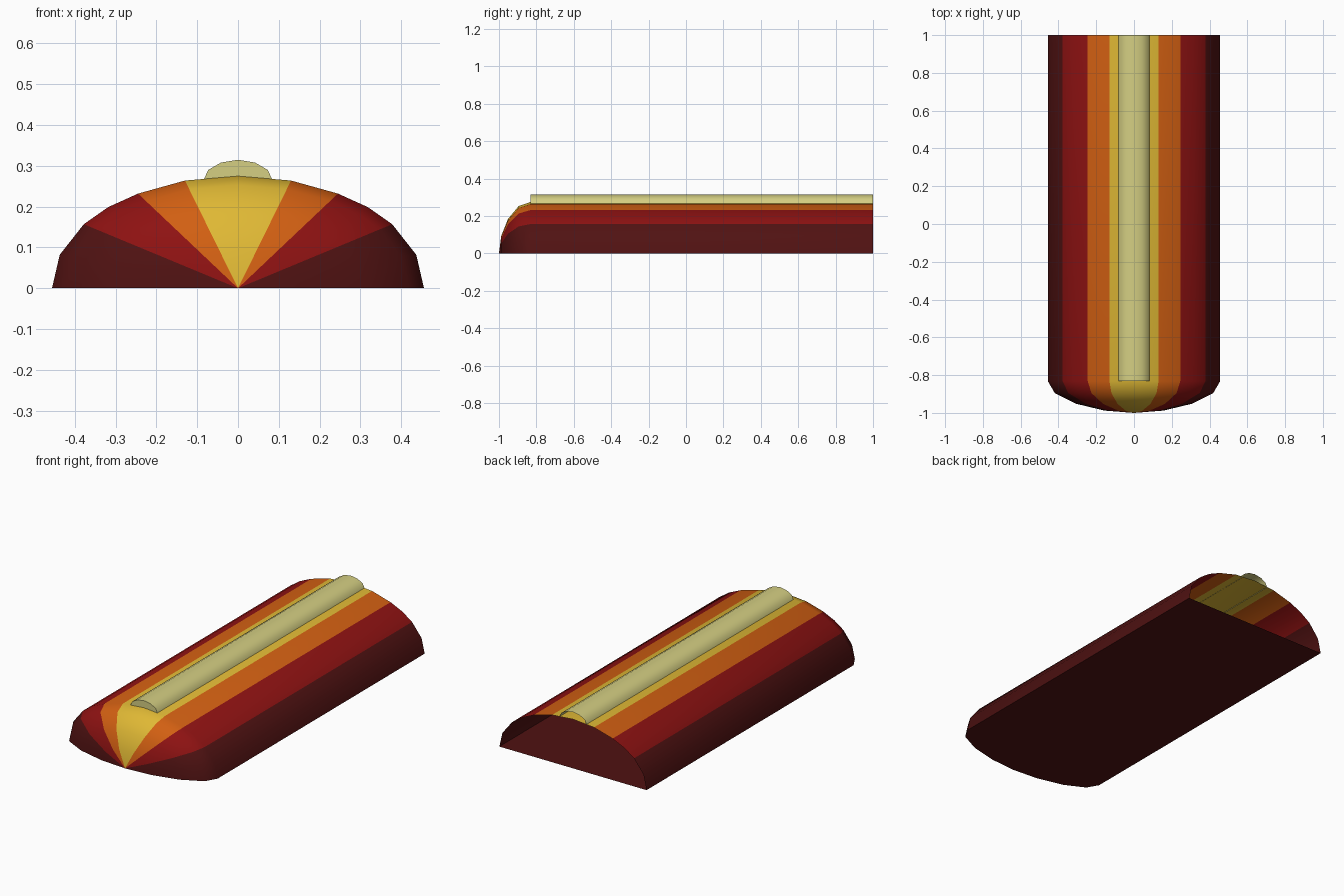
import bpy, bmesh, math

if "Cube" in bpy.data.objects:
    bpy.data.objects.remove(bpy.data.objects["Cube"])


def material(name, rgb):
    m = bpy.data.materials.new(name)
    m.diffuse_color = (*rgb, 1)
    m.use_nodes = True
    m.node_tree.nodes["Principled BSDF"].inputs["Base Color"].default_value = m.diffuse_color
    return m


maroon = material("maroon", (0.080, 0.006, 0.006))
red = material("red", (0.270, 0.006, 0.006))
orange = material("orange", (0.640, 0.115, 0.006))
yellow = material("yellow", (0.740, 0.480, 0.035))
cream = material("cream", (0.660, 0.620, 0.225))


def mirrored(half):
    """Half profile from right edge to centre -> full arch, right to left."""
    return half + [(-x, z) for x, z in reversed(half[:-1])]


def finish(name, bm, mats, angle):
    me = bpy.data.meshes.new(name)
    bm.to_mesh(me)
    bm.free()
    for m in mats:
        me.materials.append(m)
    ob = bpy.data.objects.new(name, me)
    bpy.context.collection.objects.link(ob)
    bpy.ops.object.select_all(action='DESELECT')
    ob.select_set(True)
    bpy.context.view_layer.objects.active = ob
    bpy.ops.object.shade_smooth_by_angle(angle=math.radians(angle))
    return ob


# Striped shell: scaled arches rounding to a tip at the front, open at the back
arch = mirrored([(0.456, 0), (0.437, 0.082), (0.378, 0.157), (0.318, 0.199),
                 (0.245, 0.232), (0.13, 0.264), (0, 0.275)])
bands = [0, 0, 1, 1, 2, 3]                 # material of each arch segment
bands = bands + bands[::-1] + [0]          # mirrored, plus the floor
stations = [(-0.988, 0.34), (-0.952, 0.67), (-0.895, 0.92), (-0.832, 1), (1, 1)]

bm = bmesh.new()
tip = bm.verts.new((0, -1, 0))
rings = [[bm.verts.new((x * s, y, z * s)) for x, z in arch] for y, s in stations]
n = len(arch)
for i in range(n):
    j = (i + 1) % n
    faces = [bm.faces.new((tip, rings[0][i], rings[0][j]))]
    for a, b in zip(rings, rings[1:]):
        faces.append(bm.faces.new((a[i], b[i], b[j], a[j])))
    for f in faces:
        f.material_index = bands[i]
finish("striped_shell", bm, [maroon, red, orange, yellow], 40)

# Raised ridge bar along the top: capped in front, open at the back
ridge = mirrored([(0.084, 0.266), (0.073, 0.29), (0.042, 0.308), (0, 0.315)])
bm = bmesh.new()
front, back = [[bm.verts.new((x, y, z)) for x, z in ridge] for y in (-0.832, 1)]
bm.faces.new(front)
for i in range(len(ridge) - 1):
    bm.faces.new((front[i], back[i], back[i + 1], front[i + 1]))
finish("ridge_bar", bm, [cream], 45)
